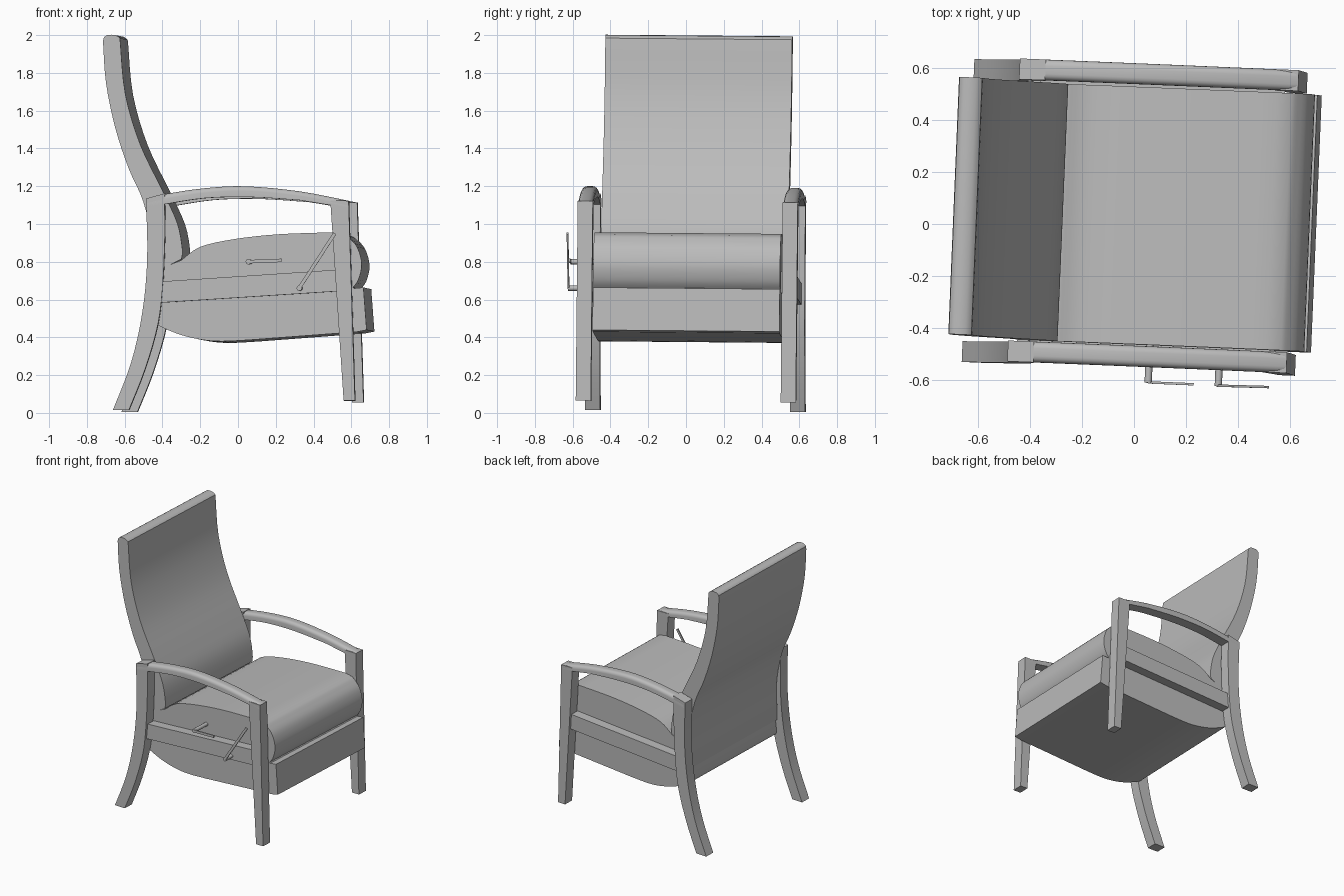
import bpy, bmesh, math
from mathutils import Matrix, Vector
from mathutils.geometry import interpolate_bezier

if "Cube" in bpy.data.objects:
    bpy.data.objects.remove(bpy.data.objects["Cube"], do_unlink=True)

grey = bpy.data.materials.new("plain grey")
grey.use_nodes = True
COLOUR = (0.5, 0.5, 0.5, 1)
grey.diffuse_color = COLOUR
grey.node_tree.nodes["Principled BSDF"].inputs["Base Color"].default_value = COLOUR

# The whole chair stands slightly turned and leaning
POSE = (Matrix.Rotation(math.radians(-2.4), 4, 'Z')
        @ Matrix.Rotation(math.radians(-0.5), 4, 'X')
        @ Matrix.Translation((0, 0.025, 0)))


def curve(*pts, steps=5):
    """Smooth line through the given points."""
    p = [Vector(q).to_3d() for q in pts]
    out = []
    for i in range(len(p) - 1):
        t0 = (p[i + 1] - p[max(i - 1, 0)]) / 6
        t1 = (p[min(i + 2, len(p) - 1)] - p[i]) / 6
        seg = interpolate_bezier(p[i], p[i] + t0, p[i + 1] - t1, p[i + 1], steps)
        out += [(v.x, v.y) for v in (seg if i == 0 else seg[1:])]
    return out


def finish(name, bm):
    bmesh.ops.recalc_face_normals(bm, faces=bm.faces)
    mesh = bpy.data.meshes.new(name)
    bm.to_mesh(mesh)
    bm.free()
    mesh.transform(POSE)
    mesh.materials.append(grey)
    obj = bpy.data.objects.new(name, mesh)
    bpy.context.collection.objects.link(obj)
    bpy.ops.object.select_all(action='DESELECT')
    obj.select_set(True)
    bpy.context.view_layer.objects.active = obj
    bpy.ops.object.shade_smooth_by_angle(angle=math.radians(30))
    return obj


def prism(name, profile, y0, y1, round_top=0):
    """Side profile (x, z) extruded across y; optionally rounds the upper long edges."""
    bm = bmesh.new()
    face = bm.faces.new([bm.verts.new((x, y0, z)) for x, z in profile])
    new = bmesh.ops.extrude_face_region(bm, geom=[face])["geom"]
    bmesh.ops.translate(bm, vec=(0, y1 - y0, 0),
                        verts=[g for g in new if isinstance(g, bmesh.types.BMVert)])
    bmesh.ops.recalc_face_normals(bm, faces=bm.faces)
    if round_top:
        edges = [e for e in bm.edges
                 if abs(e.verts[0].co.y - e.verts[1].co.y) < 1e-5
                 and any(f.normal.z > 0.7 for f in e.link_faces)]
        bmesh.ops.bevel(bm, geom=edges, offset=round_top, segments=4,
                        profile=0.5, affect='EDGES')
    return finish(name, bm)


def rod(name, a, b, radius):
    a, b = Vector(a), Vector(b)
    bm = bmesh.new()
    turn = (b - a).to_track_quat('Z', 'Y').to_matrix().to_4x4()
    bmesh.ops.create_cone(bm, cap_ends=True, segments=16, radius1=radius, radius2=radius,
                          depth=(b - a).length,
                          matrix=Matrix.Translation((a + b) / 2) @ turn)
    return finish(name, bm)


HALF = 0.495            # half width of the upholstery
INNER, OUTER = 0.503, 0.583   # wooden side frames

# Wooden side frames
rear_leg = (curve((-0.64, 0.01), (-0.545, 0.256), (-0.485, 0.52), (-0.458, 0.81), (-0.465, 1.13))
            + [(-0.365, 1.157), (-0.366, 1.105)]
            + curve((-0.364, 0.955), (-0.374, 0.7), (-0.4, 0.47), (-0.468, 0.23), (-0.555, 0.01)))
front_leg = [(0.512, 1.12), (0.609, 1.118), (0.643, 0.06), (0.583, 0.06)]
arm_rest = (curve((-0.465, 1.13), (-0.357, 1.155), (-0.152, 1.185), (0.063, 1.195),
                  (0.35, 1.168), (0.609, 1.118))
            + [(0.607, 1.08), (0.512, 1.095)]
            + curve((0.35, 1.121), (0.083, 1.138), (-0.152, 1.132), (-0.366, 1.1))
            + [(-0.462, 1.08)])
side_rail = [(-0.4, 0.578), (0.56, 0.64), (0.56, 0.754), (-0.4, 0.69)]
for side, s in (("right", -1), ("left", 1)):
    prism(side + "_rear_leg", rear_leg, s * INNER, s * OUTER)
    prism(side + "_front_leg", front_leg, s * INNER, s * OUTER)
    prism(side + "_arm_rest", arm_rest, s * INNER, s * OUTER, round_top=0.025)
    prism(side + "_side_rail", side_rail, s * HALF, s * 0.565)

# Tall curved back
prism("back_rest",
      curve((-0.43, 0.7), (-0.435, 0.9), (-0.483, 1.115), (-0.56, 1.29), (-0.63, 1.5),
            (-0.68, 1.74), (-0.696, 1.96))
      + curve((-0.694, 1.98), (-0.675, 1.996), (-0.63, 1.996), (-0.607, 1.98), steps=3)
      + curve((-0.604, 1.95), (-0.578, 1.685), (-0.5, 1.42), (-0.378, 1.167),
              (-0.302, 1.0), (-0.276, 0.865), (-0.28, 0.81))
      + [(-0.37, 0.765)], -HALF, HALF)

# Seat cushion with its rounded front roll
prism("seat_cushion",
      [(-0.4, 0.69), (-0.39, 0.76)]
      + curve((-0.28, 0.805), (-0.18, 0.875), (0, 0.916), (0.24, 0.942), (0.53, 0.952))
      + [(0.585, 0.94)]
      + curve((0.6, 0.93), (0.65, 0.875), (0.675, 0.785), (0.657, 0.7), (0.62, 0.65))
      + [(0.53, 0.65), (0.53, 0.75)], -HALF, HALF)

# Rear cross rail and the bellied lower shell
prism("rear_cross_rail", [(-0.425, 0.578), (-0.38, 0.578), (-0.38, 0.7), (-0.43, 0.7)],
      -INNER, INNER)
prism("lower_shell",
      [(-0.4, 0.695), (-0.42, 0.578)]
      + curve((-0.43, 0.49), (-0.405, 0.46), (-0.287, 0.41), (-0.17, 0.383),
              (-0.065, 0.375), (0.08, 0.382))
      + [(0.65, 0.425), (0.645, 0.64), (0.56, 0.755)], -HALF, HALF)

# Foot rest board
prism("foot_rest_board", [(0.635, 0.655), (0.684, 0.66), (0.701, 0.435), (0.65, 0.425)],
      -HALF, HALF)

# Two hand levers on the right side
for name, (x, z), (tx, tz) in (("recline", (0.08, 0.795), (0.255, 0.802)),
                               ("foot_rest", (0.35, 0.655), (0.538, 0.945))):
    rod(name + "_lever_pivot", (x, -HALF, z), (x, -0.64, z), 0.014)
    along = Vector((tx - x, tz - z)).normalized()
    across = Vector((-along.y, along.x)) * 0.009
    a, b = Vector((x, z)), Vector((tx, tz))
    prism(name + "_lever_handle", [tuple(a - across), tuple(b - across),
                                   tuple(b + across), tuple(a + across)], -0.643, -0.634)
